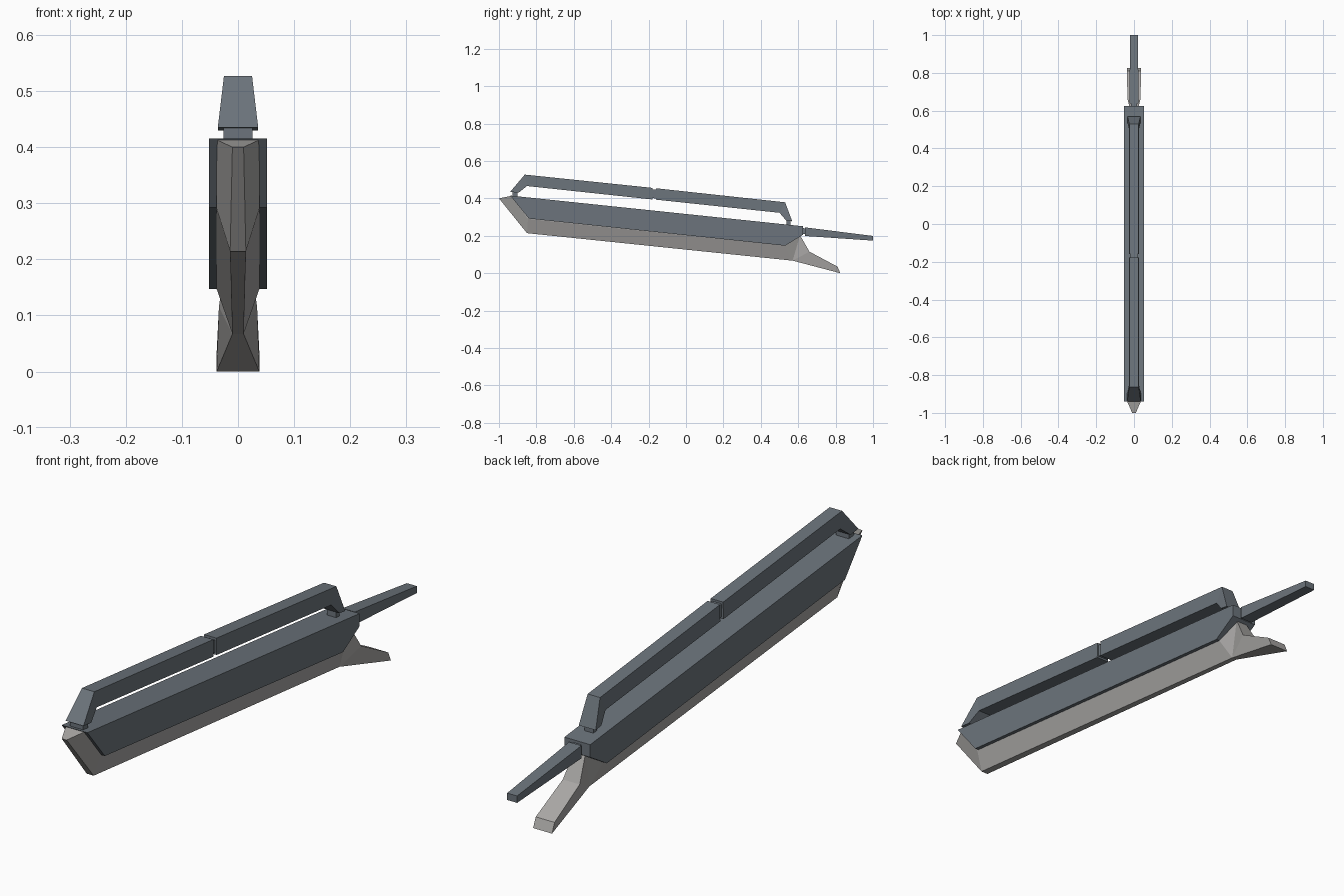
import bpy
import bmesh

if "Cube" in bpy.data.objects:
    bpy.data.objects.remove(bpy.data.objects["Cube"])


def material(name, rgb):
    m = bpy.data.materials.new(name)
    m.diffuse_color = (*rgb, 1)
    m.use_nodes = True
    m.node_tree.nodes["Principled BSDF"].inputs["Base Color"].default_value = m.diffuse_color
    return m


steel = material("blue_steel", (0.15, 0.175, 0.20))
grey = material("warm_grey", (0.40, 0.39, 0.38))


def finish(name, bm, mat):
    bmesh.ops.recalc_face_normals(bm, faces=bm.faces)
    mesh = bpy.data.meshes.new(name)
    bm.to_mesh(mesh)
    bm.free()
    mesh.materials.append(mat)
    ob = bpy.data.objects.new(name, mesh)
    bpy.context.collection.objects.link(ob)
    return ob


def loft(name, sections, mat=steel):
    """Each section: upper and lower point as (half width, y, z)."""
    bm = bmesh.new()
    rings = []
    for (wa, ya, za), (wb, yb, zb) in sections:
        rings.append([bm.verts.new(p) for p in
                      ((-wa, ya, za), (wa, ya, za), (wb, yb, zb), (-wb, yb, zb))])
    for a, b in zip(rings, rings[1:]):
        for i in range(4):
            j = (i + 1) % 4
            bm.faces.new((a[i], a[j], b[j], b[i]))
    bm.faces.new(rings[0])
    bm.faces.new(rings[-1])
    return finish(name, bm, mat)


# Lower hull: half outline mirrored across x, bridged along the centre loop
half = {
    "nose": (0.010, -1.0, 0.400), "deck_f": (0.038, -0.935, 0.413),
    "side_f": (0.038, -0.845, 0.290), "keel_f": (0.014, -0.85, 0.214),
    "side_b": (0.038, 0.53, 0.147), "keel_b": (0.010, 0.57, 0.067),
    "deck_b": (0.038, 0.50, 0.240), "stern": (0.022, 0.61, 0.203),
    "fin_top": (0.034, 0.66, 0.115), "fin_end": (0.038, 0.81, 0.035),
    "fin_tip": (0.038, 0.825, 0.0),
}
half_faces = [
    "nose deck_f side_f keel_f", "side_f side_b keel_b keel_f",
    "deck_f deck_b side_b side_f", "deck_b stern side_b",
    "side_b stern keel_b", "stern fin_top keel_b",
    "fin_top fin_end fin_tip keel_b",
]
loop = "nose keel_f keel_b fin_tip fin_end fin_top stern deck_b deck_f".split()
bm = bmesh.new()
R = {k: bm.verts.new(p) for k, p in half.items()}
L = {k: bm.verts.new((-p[0], p[1], p[2])) for k, p in half.items()}
for f in half_faces:
    for side in (R, L):
        bm.faces.new([side[k] for k in f.split()])
for a, b in zip(loop, loop[1:] + loop[:1]):
    bm.faces.new((R[a], R[b], L[b], L[a]))
finish("lower_hull", bm, grey)

# Wide upper casing
W = 0.052
loft("upper_casing", [
    ((W, -0.94, 0.415), (W, -0.84, 0.292)),
    ((W, 0.53, 0.261), (W, 0.53, 0.147)),
    ((W, 0.625, 0.251), (W, 0.625, 0.205)),
])

# Top rail in two halves, each with a leg flaring towards its foot
loft("front_rail", [
    ((0.036, -0.94, 0.435), (0.036, -0.895, 0.430)),
    ((0.025, -0.862, 0.527), (0.026, -0.85, 0.466)),
    ((0.025, -0.178, 0.456), (0.026, -0.178, 0.394)),
])
loft("rear_rail", [
    ((0.025, -0.160, 0.454), (0.026, -0.160, 0.393)),
    ((0.025, 0.530, 0.379), (0.026, 0.50, 0.323)),
    ((0.034, 0.568, 0.277), (0.034, 0.535, 0.282)),
])
loft("rail_joint", [
    ((0.019, -0.19, 0.449), (0.019, -0.19, 0.402)),
    ((0.019, -0.15, 0.445), (0.019, -0.15, 0.399)),
])

# Short posts joining the feet to the casing
for name, y0, y1, z0, z1, w in (("front_post", -0.928, -0.900, 0.405, 0.436, 0.026),
                                ("rear_post", 0.538, 0.558, 0.250, 0.286, 0.018)):
    loft(name, [((w, y0, z1), (w, y0, z0)), ((w, y1, z1), (w, y1, z0))])

# Rear bar and its neck
loft("rear_neck", [
    ((0.015, 0.61, 0.243), (0.015, 0.61, 0.212)),
    ((0.015, 0.65, 0.238), (0.015, 0.65, 0.207)),
])
loft("rear_bar", [
    ((0.025, 0.637, 0.245), (0.025, 0.637, 0.199)),
    ((0.020, 1.0, 0.199), (0.020, 1.0, 0.174)),
])
